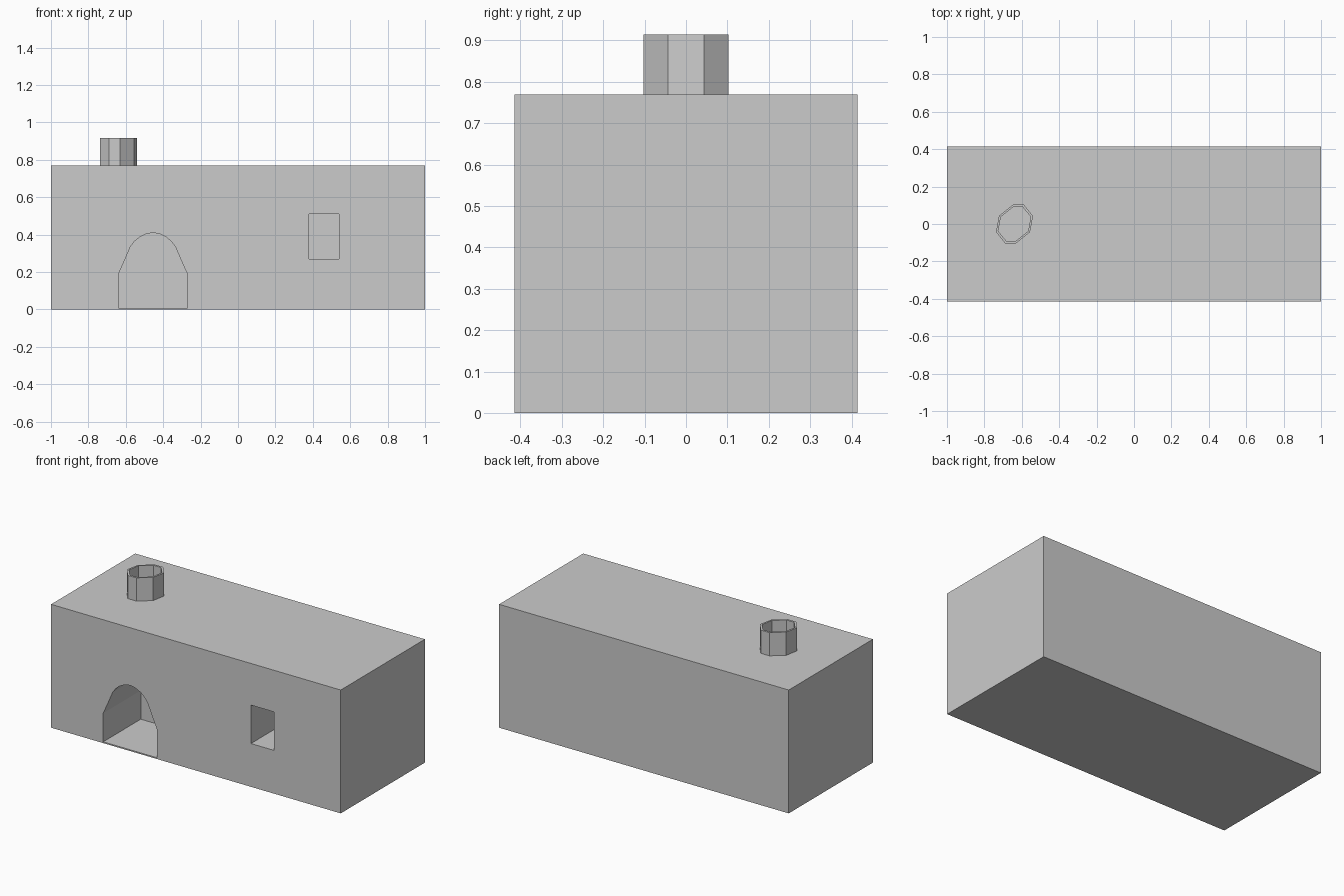
import bpy, bmesh

if "Cube" in bpy.data.objects:
    bpy.data.objects.remove(bpy.data.objects["Cube"])

W, D, H = 2.0, 0.83, 0.77
FRONT = -D / 2
RECESS = 0.37


def finish(name, bm):
    bmesh.ops.recalc_face_normals(bm, faces=bm.faces)
    mesh = bpy.data.meshes.new(name)
    bm.to_mesh(mesh)
    bm.free()
    obj = bpy.data.objects.new(name, mesh)
    bpy.context.collection.objects.link(obj)
    return obj


def prism(name, profile, y0, y1):
    """Extrude an x-z outline along y."""
    bm = bmesh.new()
    face = bm.faces.new([bm.verts.new((x, y0, z)) for x, z in profile])
    ext = bmesh.ops.extrude_face_region(bm, geom=[face])
    moved = [v for v in ext["geom"] if isinstance(v, bmesh.types.BMVert)]
    bmesh.ops.translate(bm, verts=moved, vec=(0, y1 - y0, 0))
    return finish(name, bm)


def rect(x0, x1, z0, z1):
    return [(x0, z0), (x1, z0), (x1, z1), (x0, z1)]


# Main block
house = prism("house_body", rect(-W / 2, W / 2, 0, H), FRONT, -FRONT)

# Arched doorway, mirrored about its centre line
cx = -0.455
half = [(0.185, 0.008), (0.185, 0.187), (0.15, 0.265), (0.12, 0.335),
        (0.098, 0.364), (0.07, 0.387), (0.037, 0.403)]
arch = ([(cx + x, z) for x, z in half] + [(cx, 0.41)]
        + [(cx - x, z) for x, z in reversed(half)])

# Door and window recesses cut into the front
cutters = [
    prism("doorway_cutter", arch, FRONT - 0.1, FRONT + RECESS),
    prism("window_cutter", rect(0.38, 0.54, 0.27, 0.51), FRONT - 0.1, FRONT + RECESS),
]
for cutter in cutters:
    mod = house.modifiers.new(cutter.name, 'BOOLEAN')
    mod.operation = 'DIFFERENCE'
    mod.solver = 'EXACT'
    mod.object = cutter
    cutter.hide_render = True
    cutter.hide_set(True)

# Skewed eight-sided chimney tube, point-symmetric about its axis
px = -0.639
quad = [(-0.099, -0.043), (-0.05, -0.103), (0.009, -0.103), (0.083, -0.043)]
octagon = quad + [(-x, -y) for x, y in quad]
bm = bmesh.new()


def ring(scale, z):
    return [bm.verts.new((px + x * scale, y * scale, z)) for x, y in octagon]


rings = [ring(1, H), ring(1, 0.915), ring(0.88, 0.915), ring(0.88, H)]
for k in range(4):
    a, b = rings[k], rings[(k + 1) % 4]
    for i in range(8):
        j = (i + 1) % 8
        bm.faces.new((a[i], a[j], b[j], b[i]))
finish("chimney", bm)
